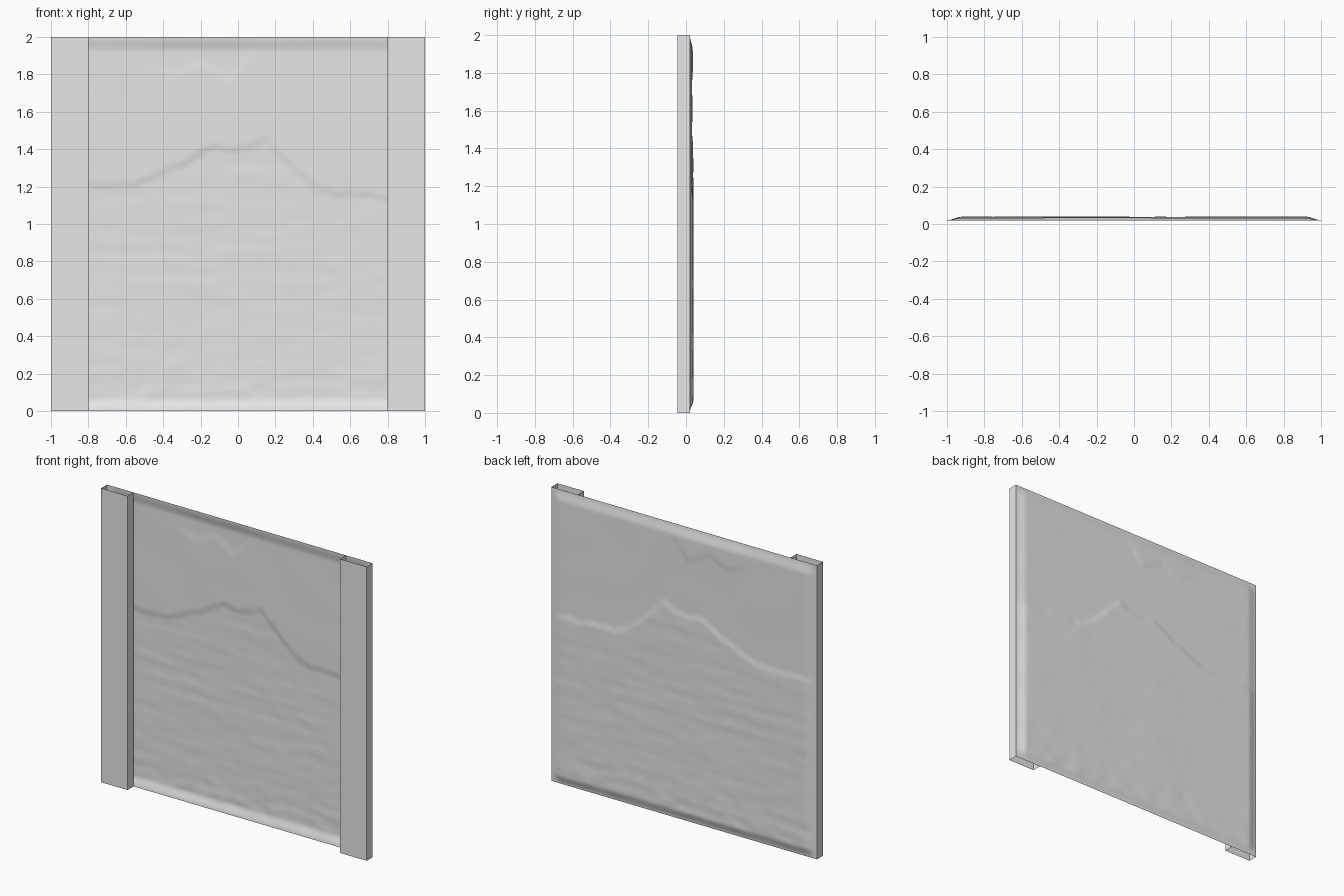
import bpy, bmesh
from mathutils import Vector, noise

cube = bpy.data.objects.get("Cube")
if cube:
    bpy.data.objects.remove(cube, do_unlink=True)

BASE, FRONT = 0.02, -0.045   # rim plane of the panel, front plane of the posts

stone = bpy.data.materials.new("light grey")
stone.use_nodes = True
colour = (0.8, 0.8, 0.8, 1)
stone.diffuse_color = colour
stone.node_tree.nodes["Principled BSDF"].inputs["Base Color"].default_value = colour


def add_object(name, bm):
    mesh = bpy.data.meshes.new(name)
    bm.to_mesh(mesh)
    bm.free()
    mesh.materials.append(stone)
    obj = bpy.data.objects.new(name, mesh)
    bpy.context.collection.objects.link(obj)
    return obj


def smoothstep(a, b, v):
    t = min(max((v - a) / (b - a), 0), 1)
    return t * t * (3 - 2 * t)


def follow(points, x):
    """Height of a broken line at x."""
    for (x0, z0), (x1, z1) in zip(points, points[1:]):
        if x <= x1:
            return z0 + (z1 - z0) * (x - x0) / (x1 - x0)
    return points[-1][1]


RIDGE = [(-1, 1.2), (-0.55, 1.21), (-0.35, 1.3), (-0.15, 1.4), (0, 1.4),
         (0.15, 1.45), (0.25, 1.35), (0.38, 1.22), (0.52, 1.16), (1, 1.14)]
CLOUD = [(-1, 1.95), (-0.7, 1.93), (-0.35, 1.8), (-0.2, 1.86), (-0.05, 1.78), (0.1, 1.92), (1, 1.97)]


def relief(x, z):
    """Depth of the carved landscape, sloping to a flat rim."""
    wobble = 0.02 * noise.noise(Vector((x * 12, z * 4, 3)))
    below = smoothstep(-0.03, 0.03, follow(RIDGE, x) + wobble - z)
    cloud = smoothstep(-0.03, 0.03, z - follow(CLOUD, x) - wobble)
    cloud *= smoothstep(0.2, 0, abs(x + 0.2) - 0.15)
    # stretched noise gives the terraced ground, finer noise the rubble low down
    bands = noise.noise(Vector((x * 2.5, 0, z * 17)))
    rubble = noise.noise(Vector((x * 9, 5, z * 14)))
    y = 0.0125 + 0.0055 * below + 0.003 * cloud
    y += below * (0.0012 * bands + 0.0008 * rubble)
    y += 0.0012 * noise.noise(Vector((x * 3, 9, z * 4)))
    y += 0.002 * rubble * smoothstep(0.35, 0.1, z)
    rim = (smoothstep(0, 0.08, 1 - abs(x))
           * smoothstep(0, 0.07, z) * smoothstep(0, 0.08, 2 - z))
    return BASE + y * rim


# Carved panel: one thin sheet
bm = bmesh.new()
N = 160
bmesh.ops.create_grid(bm, x_segments=N, y_segments=N, size=1)
for v in bm.verts:
    x, z = v.co.x, v.co.y + 1
    v.co = (x, relief(x, z), z)
bmesh.ops.reverse_faces(bm, faces=bm.faces)   # outside is the back
for f in bm.faces:
    f.smooth = True
add_object("carved_panel", bm)


# Posts: three-sided channels, open at the ends and against the panel
def post(name, side):
    bm = bmesh.new()
    profile = [(side, BASE), (side, FRONT), (side * 0.8, FRONT), (side * 0.8, BASE)]
    low = [bm.verts.new((x, y, 0)) for x, y in profile]
    edges = [bm.edges.new(pair) for pair in zip(low, low[1:])]
    grown = bmesh.ops.extrude_edge_only(bm, edges=edges)["geom"]
    bmesh.ops.translate(bm, vec=(0, 0, 2),
                        verts=[g for g in grown if isinstance(g, bmesh.types.BMVert)])
    centre = Vector((side * 0.9, 0, 1))
    for f in bm.faces:
        f.normal_update()
        if f.normal.dot(f.calc_center_median() - centre) < 0:
            f.normal_flip()
    add_object(name, bm)


post("left_post", 1)
post("right_post", -1)
